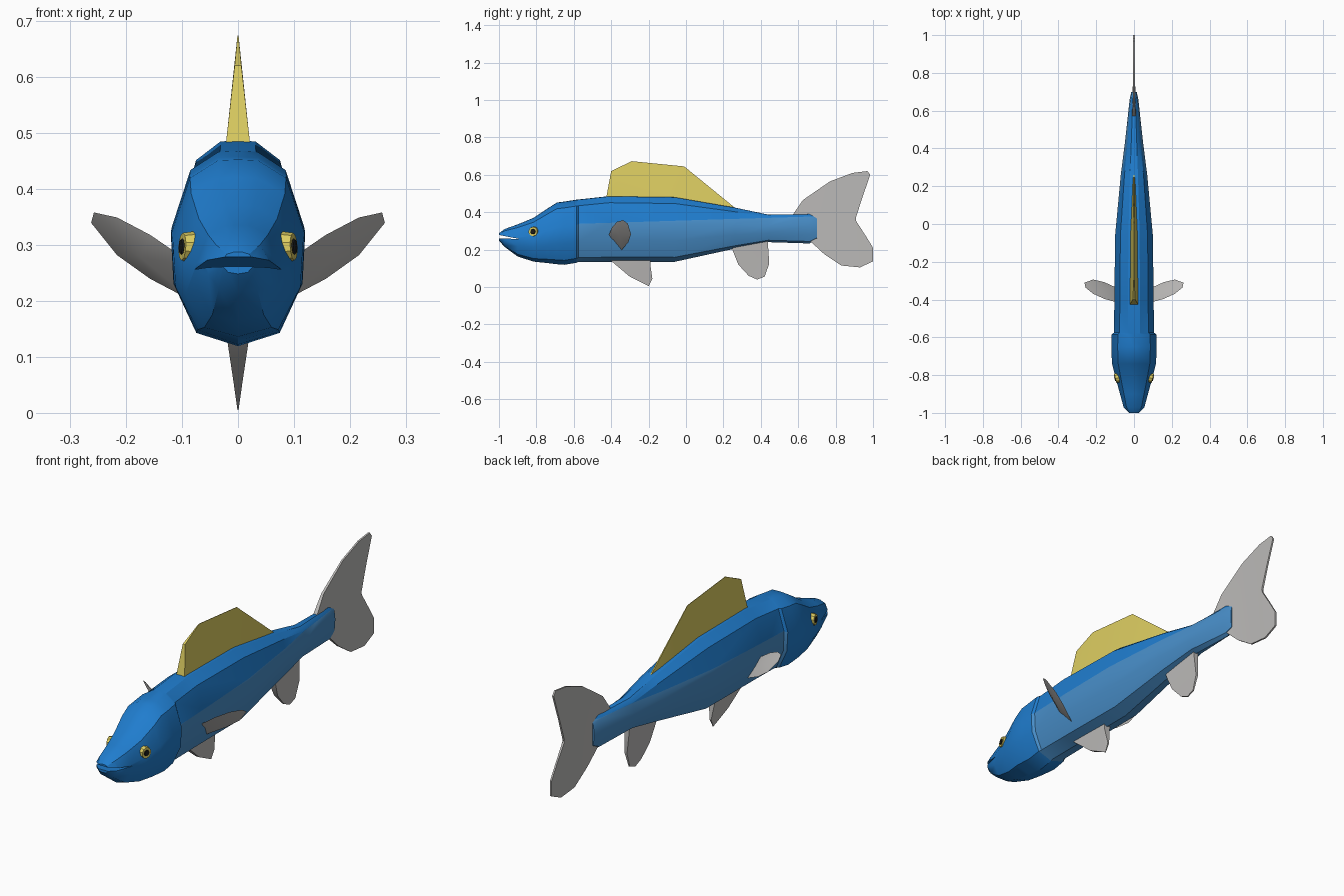
import bpy, bmesh, math
from mathutils import Vector, Matrix

if "Cube" in bpy.data.objects:
    bpy.data.objects.remove(bpy.data.objects["Cube"])


def material(name, rgb):
    m = bpy.data.materials.new(name)
    m.diffuse_color = (*rgb, 1)
    m.use_nodes = True
    m.node_tree.nodes["Principled BSDF"].inputs["Base Color"].default_value = m.diffuse_color
    return m


BLUE = material("blue back", (0.014, 0.205, 0.62))
PALE = material("paler blue side", (0.065, 0.27, 0.58))
YELLOW = material("yellow", (0.72, 0.61, 0.12))
GREY = material("fin grey", (0.50, 0.49, 0.48))
BLACK = material("pupil black", (0.01, 0.01, 0.008))


def finish(name, bm, *mats):
    bmesh.ops.recalc_face_normals(bm, faces=bm.faces)
    me = bpy.data.meshes.new(name)
    bm.to_mesh(me)
    bm.free()
    ob = bpy.data.objects.new(name, me)
    bpy.context.collection.objects.link(ob)
    for m in mats:
        me.materials.append(m)
    return ob


def activate(ob):
    bpy.ops.object.select_all(action='DESELECT')
    ob.select_set(True)
    bpy.context.view_layer.objects.active = ob


def smooth(ob, angle=30):
    activate(ob)
    bpy.ops.object.shade_smooth_by_angle(angle=math.radians(angle))


def slab(bm, side_a, side_b):
    """Closed solid between two matching outlines."""
    a = [bm.verts.new(p) for p in side_a]
    b = [bm.verts.new(p) for p in side_b]
    caps = [bm.faces.new(a), bm.faces.new(b[::-1])]
    n = len(a)
    for i in range(n):
        j = (i + 1) % n
        bm.faces.new((a[j], a[i], b[i], b[j]))
    bmesh.ops.triangulate(bm, faces=caps)


# Body: half cross-section (x / half width, height fraction) lofted along y
HALF = [(0, 0), (.62, .07), (.96, .33), (1, .6), (.72, .9), (.3, .995), (0, 1)]
RING = HALF + [(-x, t) for x, t in HALF[-2:0:-1]]
SECTIONS = [  # y, bottom, top, half width
    (-1.0, .248, .287, .028), (-.97, .215, .310, .055), (-.90, .163, .335, .074),
    (-.815, .136, .370, .097), (-.74, .128, .420, .116), (-.69, .122, .452, .119),
    (-.65, .119, .457, .120), (-.585, .130, .467, .118), (-.575, .135, .468, .106),
    (-.41, .135, .486, .104), (-.06, .135, .481, .100), (.26, .205, .425, .070),
    (.44, .240, .387, .047), (.66, .233, .390, .023), (.70, .255, .370, .014)]
bm = bmesh.new()
rings = [[bm.verts.new((x * w, y, lo + t * (hi - lo))) for x, t in RING]
         for y, lo, hi, w in SECTIONS]
n = len(RING)
for a, b in zip(rings, rings[1:]):
    for i in range(n):
        j = (i + 1) % n
        bm.faces.new((a[i], a[j], b[j], b[i]))
bm.faces.new(rings[0])
bm.faces.new(rings[-1])

# Paler flank: cut the body along a slanted line, colour below it behind the gills
line_a, line_b = Vector((0, -.58, .338)), Vector((0, .70, .378))
up = Vector((0, -(line_b - line_a).z, (line_b - line_a).y)).normalized()
rear = [f for f in bm.faces if f.calc_center_median().y > -.578]
geom = set(rear) | {e for f in rear for e in f.edges} | {v for f in rear for v in f.verts}
bmesh.ops.bisect_plane(bm, geom=list(geom), plane_co=line_a, plane_no=up, dist=1e-5)
for f in bm.faces:
    c = f.calc_center_median()
    f.material_index = int(c.y > -.582 and (c - line_a).dot(up) < 0)
body = finish("body", bm, BLUE, PALE)

# Mouth: narrow wedge cut out of the snout
bm = bmesh.new()
wedge = [(-1.03, .262), (-1.03, .284), (-.885, .256)]
slab(bm, [(-.2, y, z) for y, z in wedge], [(.2, y, z) for y, z in wedge])
cutter = finish("mouth_cutter", bm, BLUE)
cutter.hide_render = True
mod = body.modifiers.new("mouth", 'BOOLEAN')
mod.operation = 'DIFFERENCE'
mod.solver = 'EXACT'
mod.object = cutter
activate(body)
bpy.ops.object.modifier_apply(modifier=mod.name)
bpy.data.objects.remove(cutter)
smooth(body)


# Upright fins: outline points (y, z, half thickness)
def fin(name, pts, mat):
    bm = bmesh.new()
    slab(bm, [(t, y, z) for y, z, t in pts], [(-t, y, z) for y, z, t in pts])
    smooth(finish(name, bm, mat))


fin("dorsal_fin", [(-.43, .46, .022), (-.425, .485, .021), (-.40, .62, .006), (-.29, .673, .001),
                   (-.01, .645, .001), (.26, .425, .003), (.24, .40, .008), (-.06, .46, .020)], YELLOW)
fin("tail_fin", [(.57, .385, .010), (.625, .465, .006), (.77, .565, .004), (.89, .61, .004),
                 (.97, .62, .004), (.985, .60, .004), (.94, .47, .004), (.905, .36, .005),
                 (.96, .275, .004), (1.0, .21, .004), (1.0, .137, .004), (.93, .105, .004),
                 (.83, .115, .004), (.74, .175, .006), (.67, .24, .010), (.62, .31, .012)], GREY)
fin("anal_fin", [(.24, .24, .020), (.25, .195, .018), (.28, .12, .010), (.335, .06, .004),
                 (.38, .04, .003), (.42, .055, .003), (.445, .125, .006), (.437, .25, .014)], GREY)
fin("pelvic_fin", [(-.42, .16, .022), (-.395, .135, .020), (-.30, .055, .008), (-.20, .005, .001),
                   (-.18, .045, .004), (-.19, .115, .014), (-.19, .16, .020)], GREY)

# Paired side fins: leaf outline in a tilted plane, thick along the middle
SPAN, CHORD = Vector((.165, .06, .10)), Vector((0, .09, -.08))
NORMAL = SPAN.cross(CHORD).normalized()
LEAF = [(-.12, -.40), (.36, -.48), (.72, -.42), (.97, -.22), (1.0, .05), (.72, .42), (.36, .5), (-.12, .42)]
for side, tag in ((1, "right"), (-1, "left")):
    mirror = Matrix.Diagonal((side, 1, 1))
    root = Vector((.097, -.375, .243))
    bm = bmesh.new()
    rim = [bm.verts.new(mirror @ (root + SPAN * u + CHORD * v)) for u, v in LEAF]
    for s in (.013, -.013):
        mid = bm.verts.new(mirror @ (root + SPAN * .42 + NORMAL * s))
        for i in range(len(rim)):
            bm.faces.new((rim[i], rim[(i + 1) % len(rim)], mid))
    smooth(finish("pectoral_fin_" + tag, bm, GREY), 50)

    # Eyes: yellow disc with a dark pupil plate
    facing = Vector((side * .96, -.27, .05)).normalized()
    turn = facing.to_track_quat('Z', 'Y').to_matrix().to_4x4()
    for part, r, depth, out, mat in (("eye_", .029, .024, 0, YELLOW), ("pupil_", .015, .004, .013, BLACK)):
        bm = bmesh.new()
        bmesh.ops.create_cone(bm, cap_ends=True, segments=10, radius1=r, radius2=r * .85, depth=depth,
                              matrix=Matrix.Translation(Vector((side * .088, -.815, .296)) + facing * out) @ turn)
        finish(part + tag, bm, mat)
